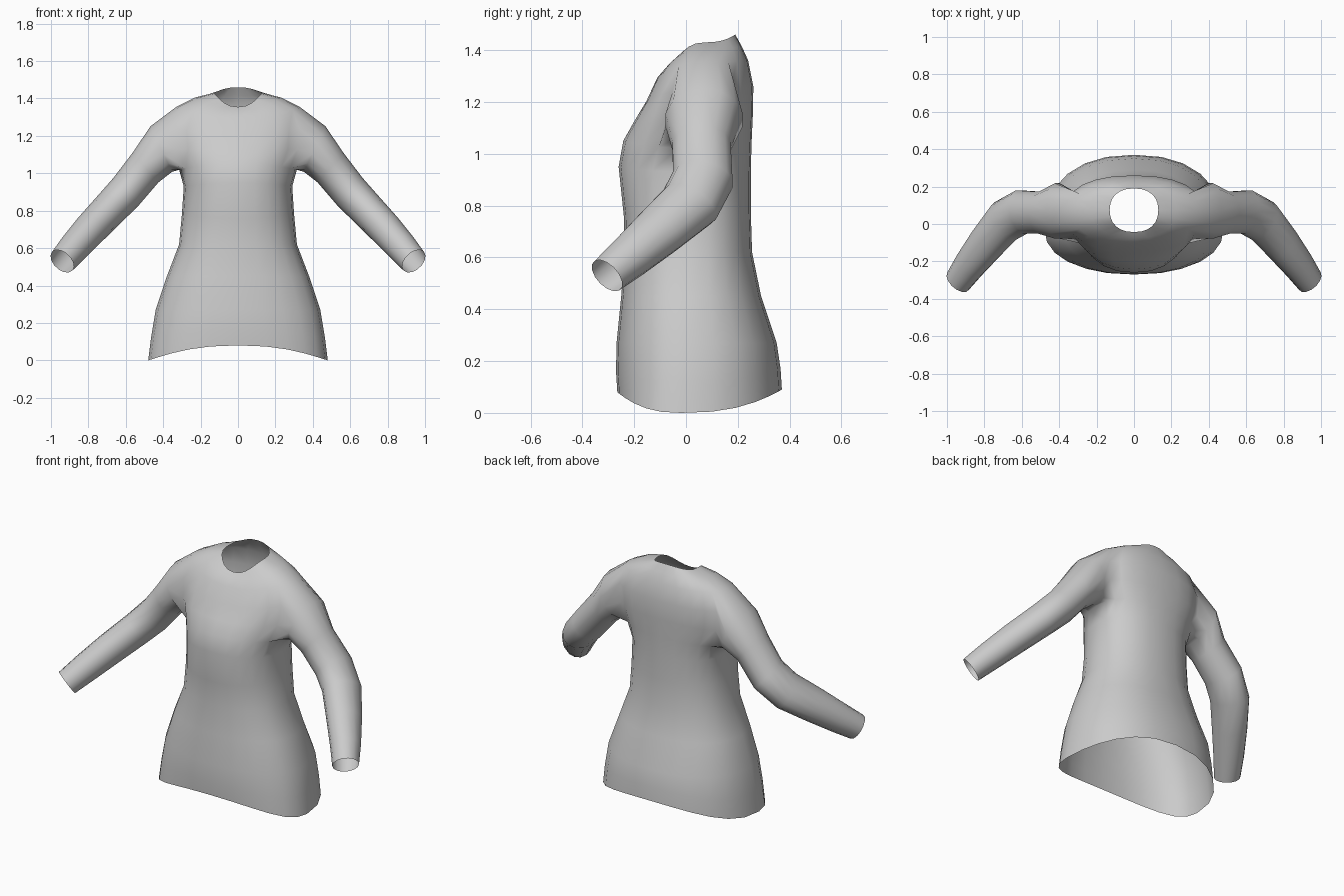
import bpy, bmesh, math
from mathutils import Vector

if "Cube" in bpy.data.objects:
    bpy.data.objects.remove(bpy.data.objects["Cube"])

N = 24  # columns around the body


def spow(v, e):
    return math.copysign(abs(v) ** e, v)


# Body rows: half width, front y, back y, centre y, side z, front z, back z
ROWS = [
    (.48, -.265, .37, -.02, .00, .08, .09),
    (.465, -.27, .365, -.01, .12, .16, .17),
    (.44, -.268, .35, 0, .27, .27, .27),
    (.38, -.25, .29, 0, .45, .45, .45),
    (.315, -.237, .255, .01, .62, .62, .62),
    (.30, -.24, .25, .02, .78, .76, .78),
    (.29, -.26, .25, .03, .93, .95, .93),
    (.315, -.242, .253, .06, 1.02, 1.05, 1.04),   # underarm
    (.36, -.20, .258, .07, 1.13, 1.125, 1.15),
    (.37, -.152, .26, .07, 1.25, 1.205, 1.26),
    (.33, -.11, .24, .07, 1.355, 1.295, 1.36),    # shoulder top
    (.23, -.075, .215, .075, 1.405, 1.335, 1.415),
    (.13, -.043, .19, .075, 1.43, 1.355, 1.46),   # neckline
]
UNDERARM, SHOULDER = 7, 10

# Sleeve rings: centre, axis, radius upward, radius toward the back
SLEEVE = [
    ((.41, .07, 1.13), (.9, 0, -.42), .135, .152),
    ((.495, .06, 1.03), (.75, 0, -.66), .105, .115),
    ((.60, .065, .90), (.72, -.2, -.66), .10, .12),
    ((.69, .015, .805), (.58, -.5, -.60), .095, .12),
    ((.79, -.105, .70), (.54, -.615, -.573), .09, .105),
    ((.88, -.22, .60), (.54, -.615, -.573), .082, .088),
    ((.94, -.305, .53), (.54, -.615, -.573), .074, .075),
]

bm = bmesh.new()

# Body
grid = []
for hw, yf, yb, cy, zs, zf, zb in ROWS:
    row = []
    for i in range(N):
        a = 2 * math.pi * i / N
        c, s = spow(math.cos(a), .87), spow(math.sin(a), .87)
        back = s > 0
        y = cy + abs(s) * ((yb if back else yf) - cy)
        z = zs + ((zb if back else zf) - zs) * abs(s) ** 2.5
        row.append(bm.verts.new((hw * c, y, z)))
    grid.append(row)


def in_armhole(k, i):
    if not UNDERARM <= k < SHOULDER:
        return False
    return i in (22, 23, 0, 1) or 10 <= i <= 13


for k in range(len(grid) - 1):
    for i in range(N):
        if not in_armhole(k, i):
            j = (i + 1) % N
            bm.faces.new((grid[k][i], grid[k][j], grid[k + 1][j], grid[k + 1][i]))

# Sleeves, joined to the armhole edges
for side in (1, -1):
    def col(i):
        return i % N if side > 0 else (12 - i) % N
    loop = [grid[SHOULDER][col(i)] for i in range(-2, 3)]
    loop += [grid[k][col(2)] for k in (9, 8)]
    loop += [grid[UNDERARM][col(i)] for i in range(2, -3, -1)]
    loop += [grid[k][col(-2)] for k in (8, 9)]
    n = len(loop)
    for centre, axis, ru, rv in SLEEVE:
        d = Vector(axis).normalized()
        v = Vector((0, 1, 0))
        v = (v - d * d.y).normalized()
        u = v.cross(d)
        if u.z < 0:
            u = -u
        ring = []
        for j in range(n):
            phi = 2 * math.pi * (j - 2) / n
            p = Vector(centre) + u * ru * math.cos(phi) + v * rv * math.sin(phi)
            ring.append(bm.verts.new((p.x * side, p.y, p.z)))
        for j in range(n):
            m = (j + 1) % n
            bm.faces.new((loop[j], loop[m], ring[m], ring[j]))
        loop = ring

bmesh.ops.recalc_face_normals(bm, faces=bm.faces)
for f in bm.faces:
    f.smooth = True

mesh = bpy.data.meshes.new("long_sleeve_top")
bm.to_mesh(mesh)
bm.free()
top = bpy.data.objects.new("long_sleeve_top", mesh)
bpy.context.collection.objects.link(top)

cloth = bpy.data.materials.new("light_grey_cloth")
cloth.diffuse_color = (.6, .6, .6, 1)
cloth.use_nodes = True
cloth.node_tree.nodes["Principled BSDF"].inputs["Base Color"].default_value = cloth.diffuse_color
mesh.materials.append(cloth)
